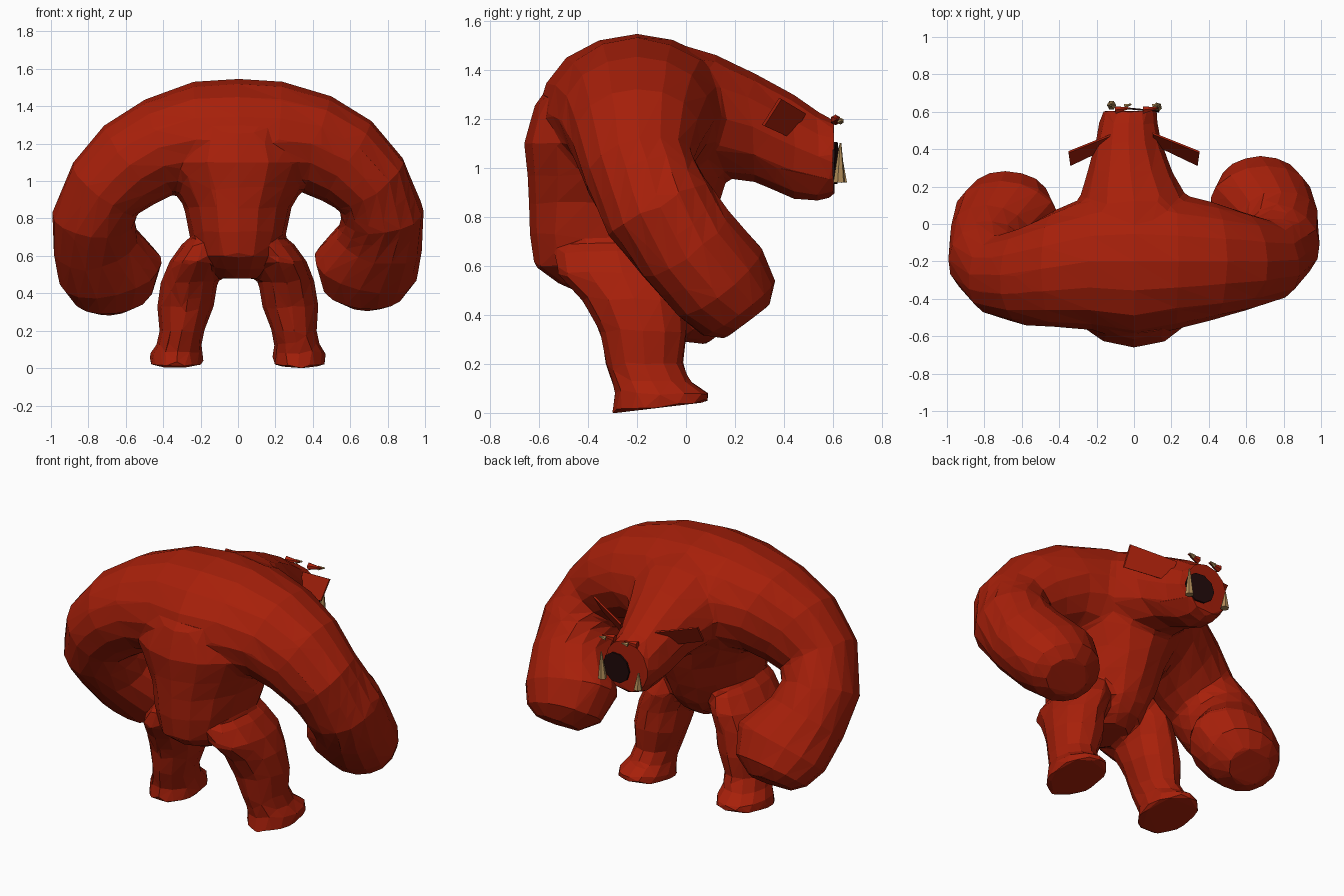
import bpy, bmesh, math, random
from mathutils import Vector

if "Cube" in bpy.data.objects:
    bpy.data.objects.remove(bpy.data.objects["Cube"])

random.seed(4)


def material(name, rgb):
    m = bpy.data.materials.new(name)
    m.diffuse_color = (*rgb, 1)
    m.use_nodes = True
    m.node_tree.nodes["Principled BSDF"].inputs["Base Color"].default_value = m.diffuse_color
    return m


RED = material("red hide", (0.385, 0.014, 0.003))
DARK = material("dark mouth", (0.014, 0.003, 0.003))
TAN = material("tan tusk", (0.45, 0.27, 0.10))


def finish(bm, name, mat):
    bmesh.ops.recalc_face_normals(bm, faces=bm.faces)
    me = bpy.data.meshes.new(name)
    bm.to_mesh(me)
    bm.free()
    me.materials.append(mat)
    ob = bpy.data.objects.new(name, me)
    bpy.context.collection.objects.link(ob)
    return ob


def loft(bm, rings, sides=16, jitter=0.015):
    """Closed tube; each ring is (centre, normal, half width u, half width v)."""
    loops = []
    for c, n, ru, rv in rings:
        n = Vector(n).normalized()
        u = Vector((0, 1, 0)).cross(n)
        u = u.normalized() if u.length > 0.4 else Vector((1, 0, 0))
        v = n.cross(u)
        loop = []
        for i in range(sides):
            a = 2 * math.pi * i / sides
            k = 1.01 + random.uniform(-jitter, jitter)
            loop.append(bm.verts.new(Vector(c) + k * (u * ru * math.cos(a) + v * rv * math.sin(a))))
        loops.append(loop)
    for p, q in zip(loops, loops[1:]):
        for i in range(sides):
            j = (i + 1) % sides
            bm.faces.new((p[i], p[j], q[j], q[i]))
    bm.faces.new(loops[0][::-1])
    bm.faces.new(loops[-1])


body = bmesh.new()

# Shoulder arch running from one fist to the other
half = [
    ((0.22, -0.20, 1.22), (1, 0, -0.05), 0.305, 0.36),
    ((0.42, -0.20, 1.195), (1, 0, -0.3), 0.265, 0.31),
    ((0.58, -0.20, 1.11), (0.85, 0.05, -0.55), 0.25, 0.265),
    ((0.71, -0.19, 0.985), (0.6, 0.25, -0.75), 0.22, 0.225),
    ((0.775, -0.11, 0.83), (0.1, 0.45, -0.85), 0.22, 0.23),
    ((0.76, 0.0, 0.69), (-0.2, 0.6, -0.8), 0.23, 0.22),
    ((0.68, 0.13, 0.54), (-0.2, 0.6, -0.8), 0.28, 0.22),
    ((0.67, 0.215, 0.425), (-0.1, 0.6, -0.8), 0.22, 0.185),
    ((0.69, 0.25, 0.37), (0, 0.6, -0.8), 0.13, 0.11),
]
left = []
for (x, y, z), (nx, ny, nz), ru, rv in reversed(half):
    low = min(1, max(0, (x - 0.22) / 0.4))      # the left arm sits further back
    left.append(((-x, y - 0.08 * low, z - 0.025 * low), (nx, -ny, -nz), ru, rv))
loft(body, left + [((0, -0.20, 1.215), (1, 0, 0), 0.325, 0.40)] + half)

# Chest, belly and hips
loft(body, [((0, y, z), (0, 0, -1), rx, ry) for y, z, rx, ry in (
    (-0.24, 1.27, 0.32, 0.37), (-0.23, 1.10, 0.42, 0.42), (-0.24, 0.97, 0.35, 0.40),
    (-0.25, 0.86, 0.285, 0.385), (-0.28, 0.73, 0.26, 0.355), (-0.30, 0.60, 0.22, 0.315),
    (-0.28, 0.53, 0.17, 0.24), (-0.26, 0.48, 0.11, 0.15))])

# Legs with flat feet, soles rising toward the toes
for s in (-1, 1):
    loft(body, [((s * x, y, z), (0, t, -1), rx, ry) for x, y, z, rx, ry, t in (
        (0.13, -0.28, 0.73, 0.08, 0.15, 0), (0.17, -0.28, 0.66, 0.13, 0.25, 0),
        (0.22, -0.26, 0.57, 0.145, 0.27, 0), (0.26, -0.21, 0.46, 0.15, 0.21, 0),
        (0.28, -0.175, 0.33, 0.15, 0.175, 0), (0.30, -0.17, 0.20, 0.12, 0.155, 0),
        (0.315, -0.14, 0.125, 0.12, 0.16, 0), (0.328, -0.10, 0.08, 0.14, 0.19, 0),
        (0.33, -0.10, 0.022, 0.145, 0.205, 0.12))], 12)

# Neck and head
loft(body, [((x, y, z), (t, 1, 0), rx, rz) for x, y, z, rx, rz, t in (
    (0, -0.02, 1.21, 0.38, 0.29, 0), (0, 0.12, 1.21, 0.29, 0.25, 0),
    (-0.02, 0.28, 1.165, 0.225, 0.22, 0), (-0.03, 0.44, 1.085, 0.175, 0.21, 0),
    (-0.03, 0.54, 1.045, 0.155, 0.18, 0), (-0.02, 0.605, 1.04, 0.145, 0.155, 0.1))], 12)

beast = finish(body, "beast_body", RED)
bpy.context.view_layer.objects.active = beast
beast.select_set(True)

# Fuse the parts into one coarse faceted hide
rm = beast.modifiers.new("fuse", 'REMESH')
rm.mode = 'VOXEL'
rm.voxel_size = 0.02
bpy.ops.object.modifier_apply(modifier="fuse")
dm = beast.modifiers.new("facet", 'DECIMATE')
dm.ratio = min(1, 1800 / (2 * len(beast.data.polygons)))
bpy.ops.object.modifier_apply(modifier="facet")
for p in beast.data.polygons:
    p.use_smooth = False


def plate(name, pts, thick, mat):
    """Thin slab: outline points pushed along a thickness vector."""
    bm = bmesh.new()
    t = Vector(thick)
    a = [bm.verts.new(Vector(p)) for p in pts]
    b = [bm.verts.new(Vector(p) + t) for p in pts]
    bm.faces.new(a)
    bm.faces.new(b[::-1])
    for i in range(len(a)):
        j = (i + 1) % len(a)
        bm.faces.new((a[i], a[j], b[j], b[i]))
    return finish(bm, name, mat)


# Flat ears
for side, s in (("right", 1), ("left", -1)):
    plate(side + "_ear", [(s * 0.10, 0.49, 1.22), (s * 0.35, 0.39, 1.28),
                          (s * 0.34, 0.32, 1.17), (s * 0.11, 0.43, 1.12)], (0, -0.01, 0.005), RED)

# Open mouth on the front of the face
face = Vector((0.1, 1, 0)).normalized()
across = Vector((1, -0.1, 0)).normalized()
centre = Vector((0.04, 0.606, 1.02))
plate("mouth", [centre + across * 0.095 * math.cos(i * math.pi / 5)
                + Vector((0, 0, 0.09 * math.sin(i * math.pi / 5))) for i in range(10)],
      face * 0.0095, DARK)


def cone(name, base, tip, r, mat):
    bm = bmesh.new()
    d = Vector(tip) - Vector(base)
    bmesh.ops.create_cone(bm, cap_ends=True, segments=6, radius1=r, radius2=0.004, depth=d.length)
    rot = d.to_track_quat('Z', 'Y').to_matrix()
    for v in bm.verts:
        v.co = rot @ v.co + (Vector(base) + Vector(tip)) / 2
    return finish(bm, name, mat)


# Tusks, small brow ridges and their horn tips
cone("right_tusk", (0.125, 0.625, 0.94), (0.13, 0.63, 1.10), 0.025, TAN)
cone("left_tusk", (-0.12, 0.635, 0.94), (-0.125, 0.635, 1.04), 0.025, TAN)
for side, x in (("right", 0.08), ("left", -0.07)):
    cone(side + "_brow", (x - 0.03, 0.61, 1.195), (x + 0.05, 0.62, 1.20), 0.022, RED)
    cone(side + "_horn_tip", (x + 0.02, 0.63, 1.19), (x + 0.055, 0.64, 1.195), 0.014, TAN)
